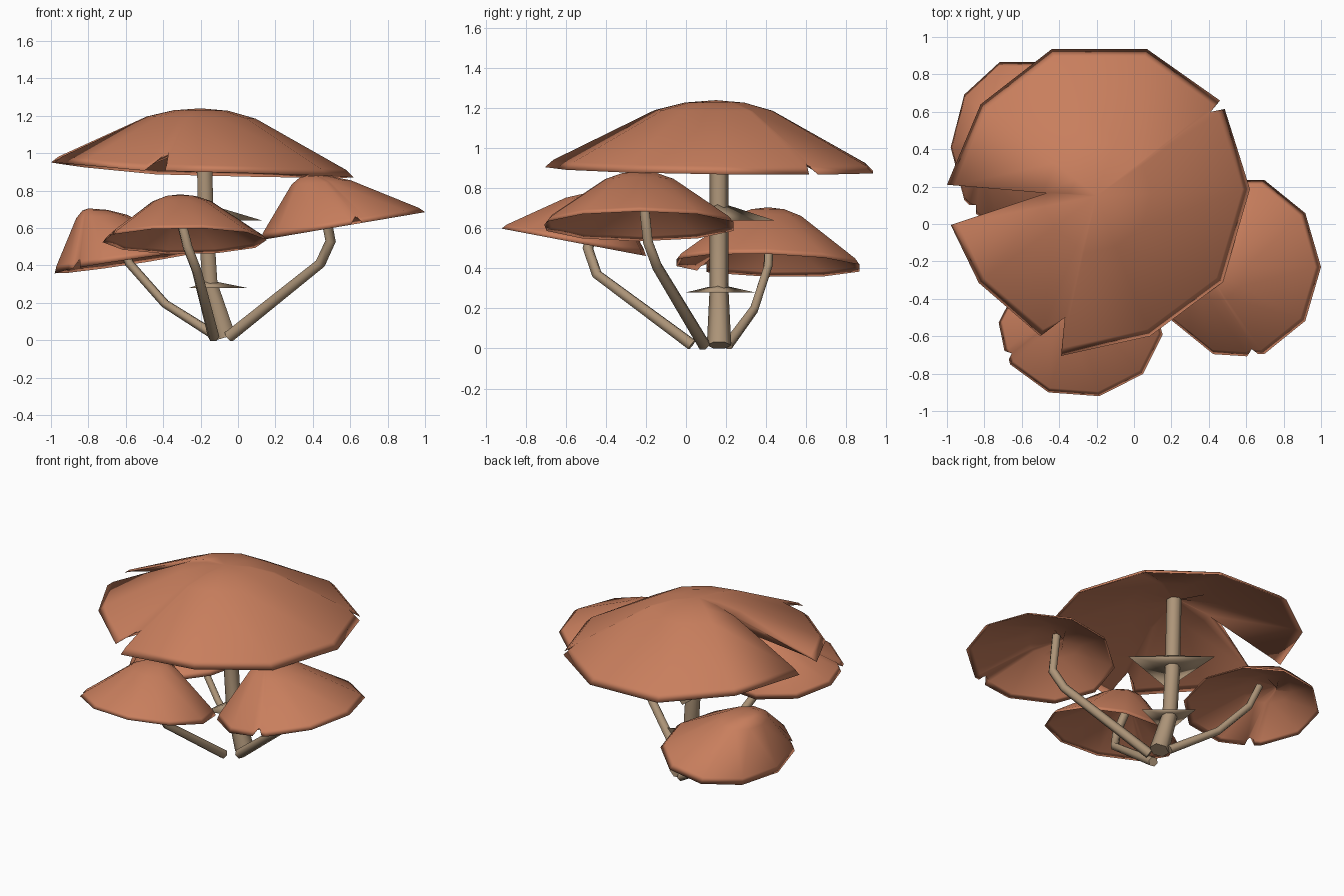
import bpy, bmesh, math
from mathutils import Vector

if "Cube" in bpy.data.objects:
    bpy.data.objects.remove(bpy.data.objects["Cube"])


def material(name, rgb):
    m = bpy.data.materials.new(name)
    m.diffuse_color = (*rgb, 1)
    m.use_nodes = True
    m.node_tree.nodes["Principled BSDF"].inputs["Base Color"].default_value = m.diffuse_color
    return m


CAP = material("terracotta cap", (0.58, 0.21, 0.11))
STEM = material("tan stem", (0.42, 0.30, 0.19))


def finish(bm, name, mat):
    bmesh.ops.remove_doubles(bm, verts=bm.verts, dist=1e-4)
    bmesh.ops.recalc_face_normals(bm, faces=bm.faces)
    me = bpy.data.meshes.new(name)
    bm.to_mesh(me)
    bm.free()
    me.materials.append(mat)
    for p in me.polygons:
        p.use_smooth = True
    ob = bpy.data.objects.new(name, me)
    bpy.context.collection.objects.link(ob)
    return ob


# Cap profile: (fraction towards rim, height fraction), outside then inside
OUTER = [(0, 1), (0.18, 0.965), (0.36, 0.85), (0.95, 0.11), (1, 0)]
INNER = [(0.94, 0.07), (0.36, 0.60), (0, 0.72)]


def cap(name, apex, rim, rim_z):
    """Shell dome; rim holds (x, y, f), f < 1 marks the inner point of a tear."""
    bm = bmesh.new()
    a = Vector(apex)
    spokes = []
    for x, y, f in rim:
        r = a.xy + (Vector((x, y)) - a.xy) / f
        z = rim_z(r.x, r.y)
        row = []
        for i, (t, h) in enumerate(OUTER + INNER):
            if t > f:  # stop the spoke at the tear
                k = (f - 0.36) / 0.59
                hi, lo = (0.85, 0.11) if i < len(OUTER) else (0.60, 0.07)
                t, h = f, hi + (lo - hi) * k
            p = a.xy.lerp(r, t)
            row.append(bm.verts.new((p.x, p.y, z + (a.z - z) * h)))
        spokes.append(row)
    for s, n in zip(spokes, spokes[1:] + spokes[:1]):
        for i in range(len(s) - 1):
            bm.faces.new((s[i], n[i], n[i + 1], s[i + 1]))
    return finish(bm, name, CAP)


def oval_rim(cx, cy, rx, ry, tear, phase=0):
    """Ten-sided oval with one small tear at the given angle."""
    spots = [(i * 36 + phase, 1, 1) for i in range(10)]
    spots += [(tear - 4, 0.98, 1), (tear, 0.91, 0.91), (tear + 4, 0.98, 1)]
    out = []
    for d, s, f in sorted(spots, key=lambda q: q[0] % 360):
        w = math.radians(d)
        out.append((cx + rx * s * math.cos(w), cy + ry * s * math.sin(w), f))
    return out


def stem(name, points, radius, flare=1.15):
    cu = bpy.data.curves.new(name, 'CURVE')
    cu.dimensions = '3D'
    cu.bevel_depth = 1
    cu.bevel_resolution = 1
    cu.use_fill_caps = True
    sp = cu.splines.new('POLY')
    sp.points.add(len(points) - 1)
    for i, (q, p) in enumerate(zip(sp.points, points)):
        q.co = (*p, 1)
        q.radius = radius * (flare if i == 0 else 1)
    cu.materials.append(STEM)
    ob = bpy.data.objects.new(name, cu)
    bpy.context.collection.objects.link(ob)
    bpy.ops.object.select_all(action='DESELECT')
    ob.select_set(True)
    bpy.context.view_layer.objects.active = ob
    bpy.ops.object.convert(target='MESH')
    bpy.ops.object.shade_smooth_by_angle(angle=math.radians(65))


def skirt(name, top, tips, z):
    """Thin three-pointed skirt hanging round the main stem."""
    bm = bmesh.new()
    t = bm.verts.new(top)
    b = bm.verts.new((top[0], top[1], z + 0.012))
    rim = [bm.verts.new((x, y, z)) for x, y in tips]
    for i in range(3):
        bm.faces.new((t, rim[i], rim[(i + 1) % 3]))
        bm.faces.new((b, rim[(i + 1) % 3], rim[i]))
    finish(bm, name, STEM)


# Large top cap with three tears
cap("main_cap", (-0.2, 0.15, 1.24), [
    (0.62, 0.187, 1), (0.485, 0.615, 1), (0.41, 0.60, 0.90), (0.46, 0.66, 1),
    (0.07, 0.935, 1), (-0.44, 0.935, 1), (-0.82, 0.64, 1), (-1.0, 0.21, 1),
    (-0.47, 0.165, 0.37), (-0.98, -0.005, 1), (-0.83, -0.315, 1),
    (-0.50, -0.60, 1), (-0.37, -0.50, 0.79), (-0.39, -0.705, 1),
    (0.085, -0.60, 1), (0.475, -0.31, 1)],
    lambda x, y: 0.892 - 0.025 * (x + 0.2) + 0.09 * max(0, -x - 0.55) - 0.012 * y)

# Three smaller tilted caps
cap("front_cap", (-0.31, -0.42, 0.78), oval_rim(-0.285, -0.56, 0.44, 0.37, -157, -5),
    lambda x, y: 0.53 - 0.19 * (y + 0.56))
cap("right_cap", (0.38, -0.23, 0.885), oval_rim(0.56, -0.23, 0.44, 0.49, -80),
    lambda x, y: 0.61 + 0.17 * (x - 0.56))
cap("back_left_cap", (-0.80, 0.41, 0.705), oval_rim(-0.60, 0.41, 0.38, 0.48, -135),
    lambda x, y: 0.415 + 0.15 * (x + 0.60) - 0.03 * (y - 0.41))

# Stems
stem("main_stem", [(-0.065, 0.165, 0.016), (-0.15, 0.165, 0.3),
                   (-0.17, 0.165, 0.6), (-0.185, 0.165, 1.16)], 0.047, 1.3)
stem("front_stem", [(-0.13, 0.03, 0.018), (-0.22, -0.445, 0.37),
                    (-0.27, -0.49, 0.5), (-0.32, -0.43, 0.70)], 0.027)
stem("right_stem", [(-0.05, 0.09, 0.018), (0.44, -0.145, 0.41),
                    (0.495, -0.19, 0.53), (0.44, -0.22, 0.81)], 0.028)
stem("back_left_stem", [(-0.11, 0.21, 0.018), (-0.39, 0.34, 0.195),
                        (-0.58, 0.41, 0.41), (-0.66, 0.415, 0.58)], 0.024)

# Skirts on the main stem
skirt("upper_skirt", (-0.17, 0.165, 0.73), [(0.13, 0.10), (-0.28, 0.44), (-0.31, -0.05)], 0.64)
skirt("lower_skirt", (-0.15, 0.165, 0.32), [(0.05, 0.13), (-0.21, 0.345), (-0.26, 0.0)], 0.28)
